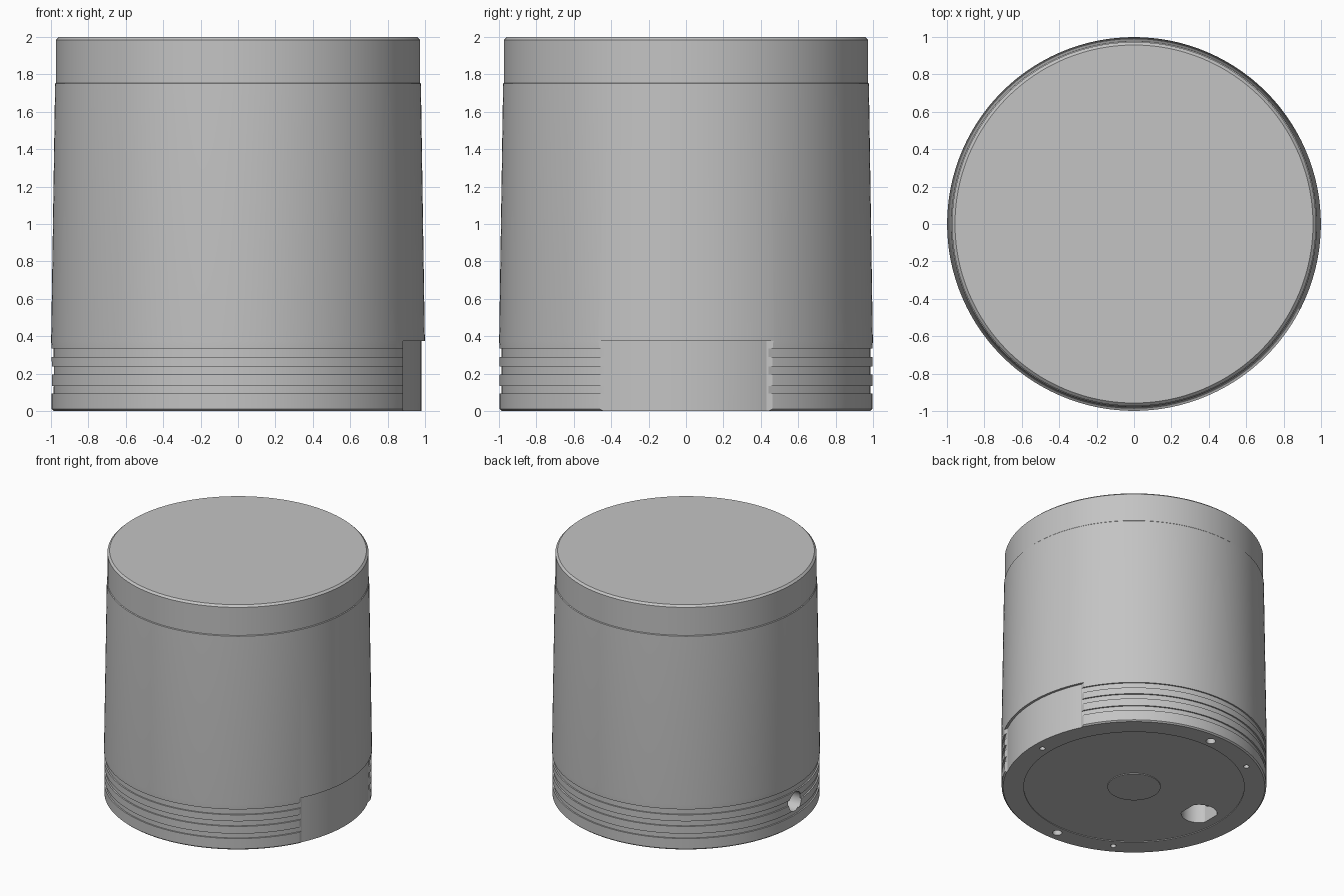
import bpy, bmesh
from math import sin, cos, pi, radians
from mathutils import Matrix

cube = bpy.data.objects.get("Cube")
if cube:
    bpy.data.objects.remove(cube, do_unlink=True)

GREY = (0.55, 0.55, 0.55, 1)
grey = bpy.data.materials.new("plain grey")
grey.use_nodes = True
grey.diffuse_color = GREY
grey.node_tree.nodes["Principled BSDF"].inputs["Base Color"].default_value = GREY


def make_object(name, bm):
    bmesh.ops.recalc_face_normals(bm, faces=bm.faces)
    mesh = bpy.data.meshes.new(name)
    bm.to_mesh(mesh)
    bm.free()
    mesh.materials.append(grey)
    obj = bpy.data.objects.new(name, mesh)
    bpy.context.collection.objects.link(obj)
    return obj


def lathe(name, profile, steps=192):
    """Revolve (radius, z) points round the z axis; both ends are capped."""
    bm = bmesh.new()
    rings = [[bm.verts.new((r * cos(2 * pi * i / steps), r * sin(2 * pi * i / steps), z))
              for i in range(steps)] for r, z in profile]
    for low, high in zip(rings, rings[1:]):
        for i in range(steps):
            j = (i + 1) % steps
            bm.faces.new((low[i], low[j], high[j], high[i]))
    bm.faces.new(rings[0])
    bm.faces.new(rings[-1])
    return make_object(name, bm)


def prism(name, outline, bottom, top, matrix=Matrix()):
    """Extrude an (x, y) outline along z, then place it with a matrix."""
    bm = bmesh.new()
    face = bm.faces.new([bm.verts.new((x, y, bottom)) for x, y in outline])
    new = bmesh.ops.extrude_face_region(bm, geom=[face])["geom"]
    for v in new:
        if isinstance(v, bmesh.types.BMVert):
            v.co.z = top
    bm.transform(matrix)
    return make_object(name, bm)


def circle(radius, x=0, y=0, steps=32):
    return [(x + radius * cos(2 * pi * i / steps), y + radius * sin(2 * pi * i / steps))
            for i in range(steps)]


def cut(target, cutter):
    mod = target.modifiers.new("cut", "BOOLEAN")
    mod.operation = "DIFFERENCE"
    mod.solver = "EXACT"
    mod.object = cutter
    bpy.context.view_layer.objects.active = target
    bpy.ops.object.modifier_apply(modifier=mod.name)
    bpy.data.objects.remove(cutter, do_unlink=True)


# Tapered body with a shallow ringed base and underside step
profile = [(0.2, 0), (0.2, 0.006), (0.83, 0.006), (0.83, 0), (0.985, 0), (0.996, 0.01)]
for low, high in ((0.095, 0.135), (0.195, 0.237), (0.29, 0.335)):
    profile += [(0.997, low), (0.986, low), (0.986, high), (0.997, high)]
profile += [(0.999, 0.375), (0.978, 1.75), (0.973, 1.755), (0.973, 1.985), (0.957, 2)]
body = lathe("cylinder_body", profile)

# Smooth label recess with slanted ends
arc = [radians(-26 + 52 * i / 32) for i in range(33)]
outline = [(0.98 * cos(a), 0.98 * sin(a)) for a in arc]
outline += [(cos(radians(28)), sin(radians(28))), (1.1, 0.55),
            (1.1, -0.55), (cos(radians(28)), -sin(radians(28)))]
cut(body, prism("label_cutter", outline, -0.1, 0.375))

# Socket in the underside, flattened on two sides
socket = [(max(-0.115, min(0.115, x)) - 0.64, y) for x, y in circle(0.135, steps=48)]
cut(body, prism("socket_cutter", socket, -0.1, 0.3))

# Side hole leading into the socket
side = Matrix.Translation((0, 0, 0.2)) @ Matrix.Rotation(-pi / 2, 4, "Y")
cut(body, prism("side_hole_cutter", circle(0.08), 0.66, 1.1, side))

# Three small and two larger holes round the underside
for degrees, radius in ((0, 0.022), (120, 0.022), (240, 0.022), (90, 0.036), (270, 0.036)):
    a = radians(degrees)
    cut(body, prism("pin_cutter", circle(radius, 0.9 * cos(a), 0.9 * sin(a), 20), -0.1, 0.15))

bpy.ops.object.select_all(action="DESELECT")
body.select_set(True)
bpy.context.view_layer.objects.active = body
bpy.ops.object.shade_smooth_by_angle(angle=radians(25))
